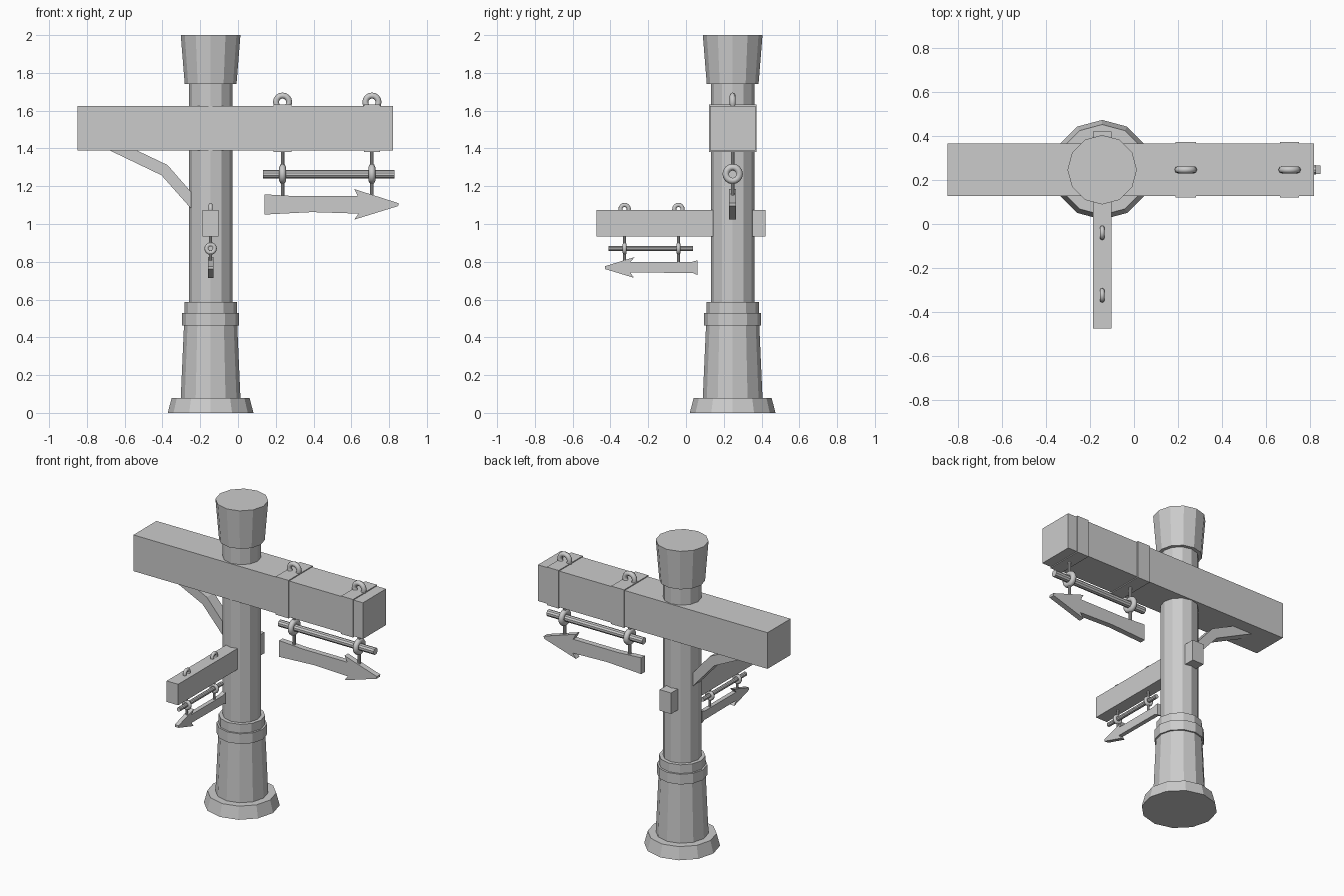
import bpy, bmesh, math
from mathutils import Matrix, Vector

if "Cube" in bpy.data.objects:
    bpy.data.objects.remove(bpy.data.objects["Cube"])

PX, PY = -0.145, 0.247  # post axis


def finish(bm, name):
    bmesh.ops.recalc_face_normals(bm, faces=bm.faces)
    me = bpy.data.meshes.new(name)
    bm.to_mesh(me)
    bm.free()
    ob = bpy.data.objects.new(name, me)
    bpy.context.collection.objects.link(ob)
    return ob


def box(name, lo, hi):
    bm = bmesh.new()
    lo, hi = Vector(lo), Vector(hi)
    bmesh.ops.create_cube(bm, size=1, matrix=Matrix.Translation((lo + hi) / 2) @ Matrix.Diagonal((*(hi - lo), 1)))
    return finish(bm, name)


def rod(name, a, b, r, sides=10):
    bm = bmesh.new()
    a, b = Vector(a), Vector(b)
    d = b - a
    rot = d.to_track_quat('Z', 'Y').to_matrix().to_4x4()
    bmesh.ops.create_cone(bm, cap_ends=True, segments=sides, radius1=r, radius2=r, depth=d.length,
                          matrix=Matrix.Translation((a + b) / 2) @ rot)
    return finish(bm, name)


def lathe(name, profile, sides=12):
    bm = bmesh.new()
    rings = [[bm.verts.new((PX + r * math.cos(2 * math.pi * i / sides),
                            PY + r * math.sin(2 * math.pi * i / sides), z)) for i in range(sides)]
             for r, z in profile]
    for p, q in zip(rings, rings[1:]):
        for i in range(sides):
            j = (i + 1) % sides
            bm.faces.new((p[i], p[j], q[j], q[i]))
    bm.faces.new(rings[0])
    bm.faces.new(rings[-1])
    return finish(bm, name)


def ring(name, centre, axis, major, minor):
    rot = {'x': (0, math.pi / 2, 0), 'y': (math.pi / 2, 0, 0)}[axis]
    bpy.ops.mesh.primitive_torus_add(location=centre, rotation=rot, major_radius=major, minor_radius=minor,
                                     major_segments=16, minor_segments=8)
    ob = bpy.context.object
    ob.name = name
    bpy.ops.object.shade_smooth_by_angle(angle=math.radians(50))
    return ob


def plate(name, pts, plane, mid, thick):
    # extruded outline in the xz or yz plane
    bm = bmesh.new()
    at = (lambda u, z, t: (u, t, z)) if plane == 'xz' else (lambda u, z, t: (t, u, z))
    f = bm.faces.new([bm.verts.new(at(u, z, mid - thick / 2)) for u, z in pts])
    ext = bmesh.ops.extrude_face_region(bm, geom=[f])['geom']
    bmesh.ops.translate(bm, vec=at(0, 0, thick), verts=[v for v in ext if isinstance(v, bmesh.types.BMVert)])
    return finish(bm, name)


# Post: stepped foot, pedestal, collar, shaft and flared cap
lathe("post", [(0.227, 0), (0.206, 0.08), (0.158, 0.08), (0.141, 0.463), (0.151, 0.463), (0.151, 0.53),
               (0.139, 0.53), (0.139, 0.587), (0.115, 0.587), (0.115, 1.74), (0.137, 1.74), (0.158, 2.0)])

# Cross beams
box("large_beam", (-0.85, PY - 0.12, 1.388), (0.82, PY + 0.12, 1.626))
box("small_beam", (PX - 0.042, -0.475, 0.935), (PX + 0.042, 0.422, 1.073))

# Bent brace under the large beam
plate("brace", [(-0.68, 1.39), (-0.405, 1.258), (-0.256, 1.09), (-0.2, 1.03), (-0.2, 1.115),
                (-0.256, 1.178), (-0.373, 1.312), (-0.537, 1.39)], 'xz', PY, 0.075)

# Large hanging sign
for x, w, tag in ((0.236, 0.047, "inner"), (0.709, 0.043, "outer")):
    box("strap_" + tag, (x - w, PY - 0.126, 1.382), (x + w, PY + 0.126, 1.632))
    ring("large_top_ring_" + tag, (x, PY, 1.645), 'y', 0.035, 0.016)
    rod("large_hanger_" + tag, (x, PY, 1.39), (x, PY, 1.13), 0.01)
    ring("large_bar_ring_" + tag, (x, PY, 1.265), 'x', 0.036, 0.018)
rod("large_bar", (0.132, PY, 1.263), (0.828, PY, 1.263), 0.022)
plate("large_arrow_sign", [(0.14, 1.157), (0.31, 1.147), (0.635, 1.147), (0.615, 1.185), (0.85, 1.11), (0.848, 1.095),
                           (0.615, 1.023), (0.638, 1.055), (0.39, 1.063), (0.14, 1.05)], 'xz', PY, 0.037)

# Small hanging sign
for y, tag in ((-0.325, "outer"), (-0.04, "inner")):
    ring("small_top_ring_" + tag, (PX, y, 1.079), 'x', 0.022, 0.011)
    rod("small_hanger_" + tag, (PX, y, 0.94), (PX, y, 0.78), 0.008)
    ring("small_bar_ring_" + tag, (PX, y, 0.87), 'y', 0.022, 0.011)
rod("small_bar", (PX, -0.41, 0.871), (PX, 0.037, 0.871), 0.0135)
plate("small_arrow_sign", [(0.06, 0.807), (0.025, 0.798), (-0.295, 0.798), (-0.272, 0.825), (-0.43, 0.776),
                           (-0.43, 0.762), (-0.275, 0.715), (-0.295, 0.743), (0.035, 0.741), (0.06, 0.73)],
      'yz', PX, 0.028)
